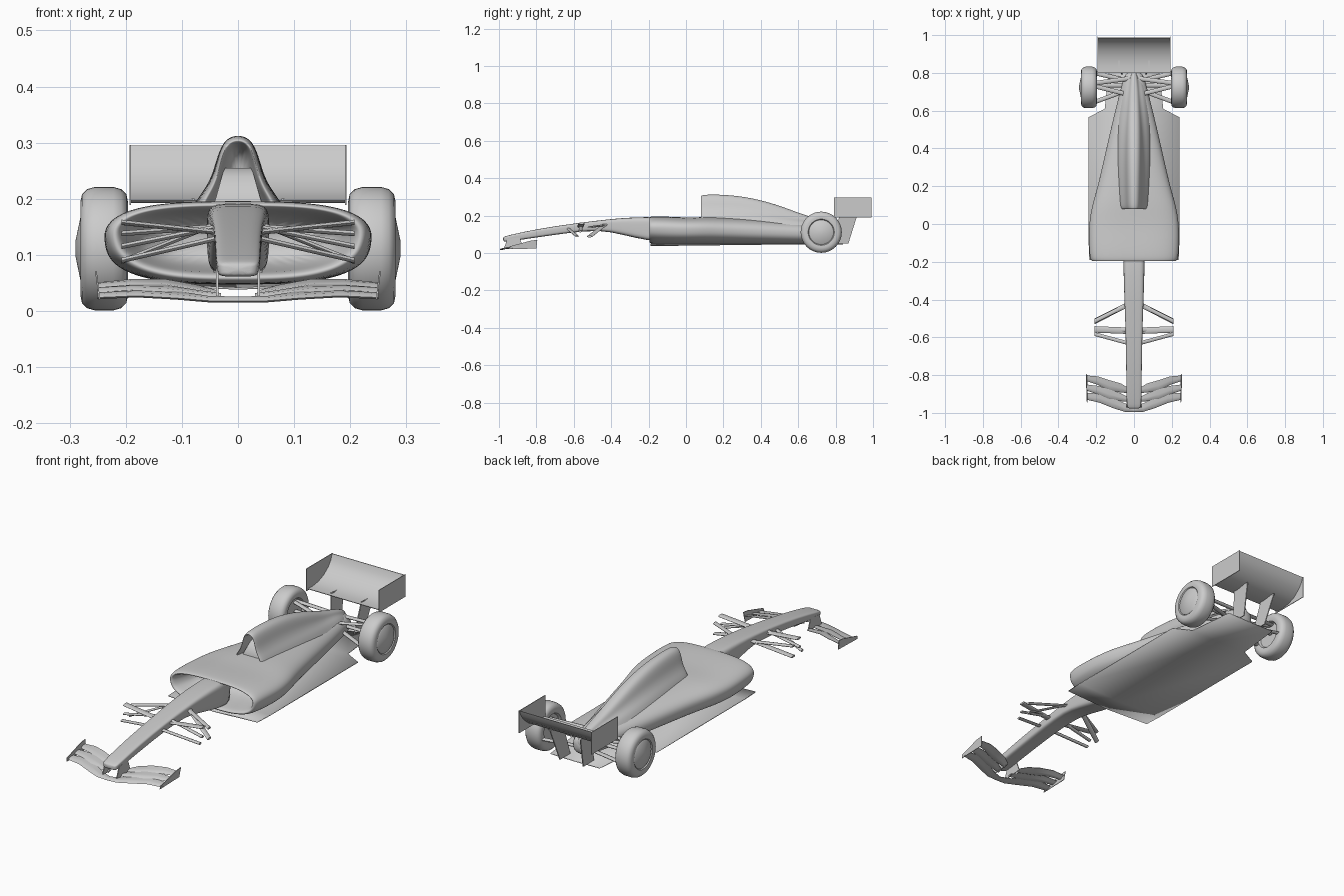
import bpy, bmesh
from math import cos, sin, pi, copysign


def finish(name, bm, mirror=False, sub=0, angle=0.7):
    bmesh.ops.recalc_face_normals(bm, faces=bm.faces[:])
    me = bpy.data.meshes.new(name)
    bm.to_mesh(me)
    bm.free()
    ob = bpy.data.objects.new(name, me)
    bpy.context.collection.objects.link(ob)
    bpy.ops.object.select_all(action='DESELECT')
    ob.select_set(True)
    bpy.context.view_layer.objects.active = ob
    if sub:
        me.shade_smooth()
        m = ob.modifiers.new("smooth", 'SUBSURF')
        m.levels = m.render_levels = sub
    else:
        bpy.ops.object.shade_smooth_by_angle(angle=angle)
    if mirror:
        m = ob.modifiers.new("mirror", 'MIRROR')
        m.use_mirror_merge = False
    return ob


def loft(name, rings, closed=True, caps=(True, True), **kw):
    bm = bmesh.new()
    vs = [[bm.verts.new(p) for p in r] for r in rings]
    n = len(rings[0])
    for a, b in zip(vs, vs[1:]):
        for i in range(n if closed else n - 1):
            j = (i + 1) % n
            bm.faces.new((a[i], a[j], b[j], b[i]))
    for use, r in zip(caps, (vs[0], vs[-1])):
        if use:
            bm.faces.new(r)
    return finish(name, bm, **kw)


def section(y, hw, zb, zt, n=2.5, count=24, taper=0.0):
    """Superellipse ring; taper narrows the lower half."""
    pts = []
    for i in range(count):
        a = 2 * pi * (i + 0.5) / count
        c, s = cos(a), sin(a)
        x = copysign(abs(c) ** (2 / n), c)
        z = copysign(abs(s) ** (2 / n), s)
        pts.append((hw * x * (1 + taper * min(z, 0)), y, (zb + zt) / 2 + (zt - zb) / 2 * z))
    return pts


def plate(name, yz, x, t=0.005, lean=0.0):
    z0 = min(z for _, z in yz)
    return loft(name, [[(x + s * t / 2 + lean * (z - z0), y, z) for y, z in yz] for s in (-1, 1)], mirror=True)


def arm(name, p, q, w=0.016, t=0.006):
    ring = [(cos(2 * pi * i / 10), sin(2 * pi * i / 10)) for i in range(10)]
    return loft(name, [[(e[0], e[1] + w * c, e[2] + t * s) for c, s in ring] for e in (p, q)], mirror=True)


def blade(name, stations):
    """Wing element; stations are x, leading y, z, chord, rise."""
    foil = [(0, 0), (.15, .006), (.5, .007), (1, .001), (1, -.001), (.5, 0), (.15, -.003)]
    return loft(name, [[(x, y + u * c, z + h * u * u + v) for u, v in foil]
                       for x, y, z, c, h in stations], mirror=True, angle=0.9)


# Nose and chassis
loft("nose", [section(*s, n=5, taper=0.06) for s in [
    (-.978, .026, .066, .082), (-.972, .037, .060, .088), (-.94, .04, .062, .097),
    (-.8, .041, .083, .128), (-.6, .044, .112, .158), (-.45, .049, .122, .176),
    (-.35, .053, .100, .187), (-.2, .057, .064, .194), (-.1, .058, .060, .188)]], sub=1)

# Side pod shell: inlet lining, rounded lip, then outside surface to the tail
shell = [(-.02, .15, .085, .165, 3, .1), (-.12, .19, .072, .177, 3, .12),
         (-.18, .208, .069, .181, 3, .15), (-.196, .216, .063, .186, 3, .15),
         (-.198, .226, .055, .191, 3, .15), (-.18, .237, .048, .197, 3, .15),
         (-.1, .241, .047, .195, 3, .1), (0, .241, .047, .189, 3, .08),
         (.1, .224, .047, .193, 2.8, .08), (.2, .192, .047, .19, 2.6, .05),
         (.4, .147, .047, .18, 2.4, 0), (.6, .1, .05, .16, 2.3, 0),
         (.75, .062, .055, .15, 2.3, 0), (.81, .045, .06, .14, 2.5, 0)]
loft("side_pods", [section(y, w, b, t, n, 32, k) for y, w, b, t, n, k in shell], sub=2)


# Engine cover with hollow air intake
def arch(y, w, zt, zb=.15, k=1):
    half = [(1.15, 0), (.95, .27), (.72, .42), (.56, .58), (.47, .75), (.36, .9), (.2, .98)]
    pts = [(-u * w, y, zb + v * (zt - zb)) for u, v in half] + [(0, y, zt)]
    return pts + [(-a, b, c) for a, b, c in reversed(pts[:-1])]


loft("engine_cover", [arch(*s) for s in [
    (.2, .045, .285), (.12, .056, .297), (.085, .060, .300), (.076, .067, .305), (.09, .075, .311),
    (.13, .078, .314), (.22, .082, .312), (.35, .085, .297), (.5, .078, .255),
    (.62, .06, .207), (.72, .045, .178), (.81, .03, .15, .1)]], closed=False, sub=2)
# Sloping headrest filling the lower part of the intake
loft("headrest", [[(-w, y, .17), (w, y, .17), (w * .8, y, z), (-w * .8, y, z)]
                  for y, z, w in [(.1, .2, .05), (.13, .24, .036), (.16, .255, .03), (.22, .255, .03)]])

# Floor with a shallow centre keel
bm = bmesh.new()
outline = [(.236, -.19), (.24, -.1), (.24, .565), (.155, .61), (.13, .84)]
right = [bm.verts.new((x, y, .052)) for x, y in outline]
keel = [bm.verts.new((0, y, .042 if y < .5 else .05)) for _, y in outline]
left = [bm.verts.new((-x, y, .052)) for x, y in outline]
for i in range(4):
    bm.faces.new((right[i], right[i + 1], keel[i + 1], keel[i]))
    bm.faces.new((keel[i], keel[i + 1], left[i + 1], left[i]))
floor = finish("floor", bm)
floor.modifiers.new("thickness", 'SOLIDIFY').thickness = 0.004

# Rear wheels: tyre and hub profiles turned about the axle
def turned(name, profile):
    return loft(name, [[(x, .723 + r * cos(2 * pi * i / 48), .111 + r * sin(2 * pi * i / 48))
                        for i in range(48)] for x, r in profile], mirror=True)


turned("rear_tyre", [(.21, .06), (.2, .066), (.196, .083), (.199, .097), (.208, .106), (.222, .110),
                     (.255, .110), (.269, .106), (.278, .097), (.281, .083), (.28, .07), (.272, .064)])
turned("rear_hub", [(.212, .066), (.276, .066), (.28, .06), (.29, .012), (.29, .002)])

# Rear wing: scooped plane, end plates and support pylons
scoop = [(.80, .198), (.84, .196), (.88, .202), (.92, .217), (.955, .242), (.975, .268), (.985, .295)]
ring = scoop + [(y + .003, z - .004 if y < .95 else z) for y, z in reversed(scoop)]
loft("rear_wing", [[(x, y, z) for y, z in ring] for x in (-.192, .192)])
plate("rear_wing_end_plate", [(.792, .189), (.992, .189), (.992, .296), (.792, .296)], .192, .003)
plate("rear_wing_pylon", [(.79, .05), (.868, .05), (.915, .2), (.82, .2)], .062, .005, .12)

# Rear suspension
for name, p, q in [
        ("rear_lower_front_arm", (.06, .70, .10), (.21, .615 + .03, .085)),
        ("rear_lower_rear_arm", (.04, .76, .08), (.21, .80, .085)),
        ("rear_upper_front_arm", (.05, .69, .14), (.21, .73, .155)),
        ("rear_upper_rear_arm", (.03, .77, .135), (.21, .745, .155)),
        ("rear_drive_shaft", (.03, .735, .11), (.22, .735, .111))]:
    arm(name, p, q, .012, .006)

# Front suspension
for name, p, q, w in [
        ("front_lower_front_arm", (.035, -.63, .130), (.208, -.583, .090), .010),
        ("front_lower_rear_arm", (.04, -.43, .155), (.208, -.515, .088), .015),
        ("front_upper_front_arm", (.035, -.565, .140), (.208, -.558, .158), .017),
        ("front_upper_rear_arm", (.04, -.43, .150), (.208, -.515, .138), .012),
        ("front_push_rod", (.035, -.56, .150), (.208, -.565, .115), .010)]:
    arm(name, p, q, w, .005)

# Front wing
blade("front_wing_main", [(0, -.996, .018, .03, .004), (.05, -.994, .018, .045, .006),
                          (.11, -.975, .023, .055, .012), (.18, -.947, .027, .05, .01),
                          (.25, -.93, .024, .035, .008)])
blade("front_wing_middle", [(.03, -.942, .024, .025, .004), (.07, -.938, .028, .042, .008),
                            (.13, -.928, .034, .052, .012), (.19, -.902, .036, .045, .01),
                            (.25, -.882, .033, .032, .008)])
blade("front_wing_flap", [(.035, -.895, .028, .03, .006), (.07, -.892, .033, .048, .012),
                          (.13, -.882, .042, .055, .014), (.19, -.852, .044, .045, .012),
                          (.25, -.832, .04, .03, .01)])
plate("front_wing_end_plate", [(-.945, .02), (-.8, .024), (-.795, .07), (-.83, .066), (-.94, .036)],
      .247, .003, .12)
plate("nose_pylon", [(-.975, .02), (-.87, .03), (-.89, .085), (-.955, .075)], .037, .004)
